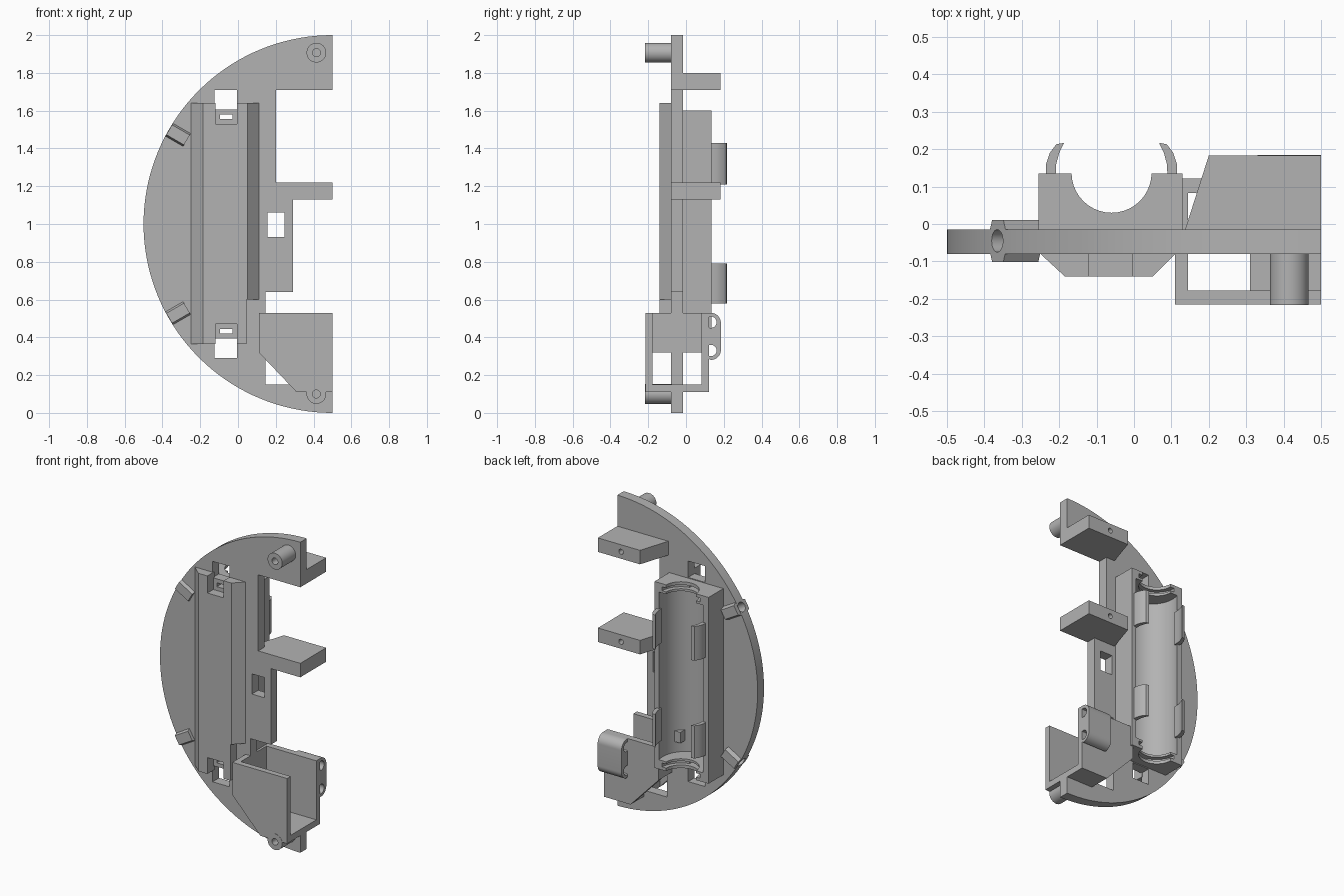
import bpy, bmesh, math
from mathutils import Vector

old = bpy.data.objects.get("Cube")
if old:
    bpy.data.objects.remove(old, do_unlink=True)

grey = bpy.data.materials.new("plain grey")
grey.use_nodes = True
grey.diffuse_color = (0.45, 0.45, 0.45, 1)
grey.node_tree.nodes["Principled BSDF"].inputs["Base Color"].default_value = grey.diffuse_color


def prism(name, pts, axis, lo, hi):
    """Extrude a 2D outline along an axis; outline is (x,z), (x,y) or (y,z)."""
    place = {"y": lambda a, b, t: (a, t, b),
             "z": lambda a, b, t: (a, b, t),
             "x": lambda a, b, t: (t, a, b)}[axis]
    bm = bmesh.new()
    face = bm.faces.new([bm.verts.new(place(a, b, lo)) for a, b in pts])
    ext = bmesh.ops.extrude_face_region(bm, geom=[face])
    top = [v for v in ext["geom"] if isinstance(v, bmesh.types.BMVert)]
    bmesh.ops.translate(bm, verts=top, vec=Vector(place(0, 0, hi - lo)))
    bmesh.ops.recalc_face_normals(bm, faces=bm.faces)
    mesh = bpy.data.meshes.new(name)
    bm.to_mesh(mesh)
    bm.free()
    mesh.materials.append(grey)
    obj = bpy.data.objects.new(name, mesh)
    bpy.context.collection.objects.link(obj)
    return obj


def rect(a0, a1, b0, b1):
    return [(a0, b0), (a1, b0), (a1, b1), (a0, b1)]


def arc(ca, cb, r, start=0, end=360, n=40):
    count = n if end - start == 360 else n + 1
    angles = [math.radians(start + (end - start) * i / n) for i in range(count)]
    return [(ca + r * math.cos(t), cb + r * math.sin(t)) for t in angles]


def box(name, x0, x1, y0, y1, z0, z1):
    return prism(name, rect(x0, x1, z0, z1), "y", y0, y1)


def cut(objs, cutters):
    """Subtract the cutters from each object, then discard them."""
    for obj in objs:
        for c in cutters:
            m = obj.modifiers.new("cut", "BOOLEAN")
            m.operation, m.solver, m.object = "DIFFERENCE", "EXACT", c
        bpy.context.view_layer.update()
        deps = bpy.context.evaluated_depsgraph_get()
        mesh = bpy.data.meshes.new_from_object(obj.evaluated_get(deps))
        obj.modifiers.clear()
        obj.data = mesh
    for c in cutters:
        bpy.data.objects.remove(c, do_unlink=True)


FRONT, BACK = -0.08, -0.015
CX, CY = -0.06, 0.085      # cell axis

# Half-disc plate with stepped inner edge
outline = arc(0.5, 1, 1, 90, 270, 72) + [
    (0.5, 0.15), (0.145, 0.15), (0.145, 0.64), (0.29, 0.64), (0.29, 1.13),
    (0.5, 1.13), (0.5, 1.22), (0.2, 1.22), (0.2, 1.71), (0.5, 1.71)]
plate = prism("half_disc_plate", outline, "y", FRONT, BACK)
cut([plate], [box("window_cutter", 0.155, 0.245, -1, 1, 0.93, 1.06)])

# Cell holder: front bump and back block
bump = prism("holder_front", [(-0.25, FRONT), (-0.185, -0.14), (0.05, -0.14), (0.11, FRONT),
                              (0.11, -0.07), (-0.25, -0.07)], "z", 0.365, 1.64)
block = prism("holder_back", rect(-0.255, 0.13, -0.03, 0.135), "z", 0.4, 1.6)
cut([bump], [box("corner_cutter", 0.045, 0.3, -1, 1, 0, 0.6)])
cut([block], [prism("end_notch_cutter", arc(CX, 0.137, 0.107), "z", 0, 2)])
cut([plate, block, bump], [prism("trough_cutter", arc(CX, CY, 0.165, n=56), "z", 0.46, 1.54)])


def mirrored(lo, hi, top):
    return (lo, hi) if top else (2 - hi, 2 - lo)


# Contact openings at both ends
for top in (True, False):
    cut([plate], [box("opening_cutter", -0.125, -0.005, -1, 1, *mirrored(1.605, 1.71, top))])
    cut([bump], [box("recess_cutter", -0.12, -0.005, -1, 1, *mirrored(1.53, 1.7, top))])
    cut([plate, block], [box("slot_cutter", -0.095, -0.03, -1, 0.1, *mirrored(1.555, 1.58, top))])
    cut([block], [prism("ring_slot_cutter", arc(CX, 0.137, 0.135), "z", *mirrored(1.555, 1.58, top))])

# Curved cell clips
clip = [(-0.235, 0.12), (-0.235, 0.16), (-0.225, 0.19), (-0.208, 0.213), (-0.187, 0.217),
        (-0.2, 0.19), (-0.208, 0.16), (-0.21, 0.12)]
for z0, z1, level in ((0.58, 0.79, "lower"), (1.21, 1.43, "upper")):
    prism("right_clip_" + level, clip, "z", z0, z1)
    prism("left_clip_" + level, [(2 * CX - x, y) for x, y in clip], "z", z0, z1)

# Mounting shelves with a screw hole in the back edge
for level, z0, z1 in (("upper", 1.71, 1.8), ("lower", 1.13, 1.22)):
    shelf = prism(level + "_shelf", [(0.135, -0.02), (0.5, -0.02), (0.5, 0.183),
                                     (0.2, 0.183)], "z", z0, z1)
    cut([shelf], [prism("hole_cutter", arc(0.335, (z0 + z1) / 2, 0.016, n=20), "y", 0.08, 0.3)])

# Open box at the bottom: sloped corner, open top, inner side and lower slope
tray = prism("open_box", [(0.11, 0.53), (0.5, 0.53), (0.5, 0.11), (0.31, 0.11),
                          (0.11, 0.32)], "y", -0.215, 0.122)
inside = [(0.145, 0.6), (0.6, 0.6), (0.6, 0.15), (0.31, 0.15), (0.31, 0),
          (0, 0), (0, 0.32), (0.145, 0.32)]
cut([tray], [prism("inside_cutter", inside, "y", -0.178, 0.083)])
box("box_bridge", 0.04, 0.13, FRONT, 0, 0.53, 0.6)

# Rounded lug with two holes behind the box
lug = prism("rounded_lug", [(0.083, 0.53)] + arc(0.13, 0.475, 0.055, 90, 0, 12)
            + arc(0.13, 0.335, 0.055, 0, -90, 12) + [(0.083, 0.32)], "x", 0.33, 0.5)
cut([lug], [prism("lug_hole_cutter", arc(0.132, z, 0.03, n=28), "x", 0, 1) for z in (0.33, 0.48)])

# Screw posts
for level, z in (("upper", 1.907), ("lower", 0.1)):
    post = prism(level + "_post", arc(0.415, z, 0.052), "y", -0.217, -0.075)
    holes = [prism("post_hole_cutter", arc(0.415, z, 0.021, n=24), "y", -0.3, -0.09)]
    cut([post, tray] if level == "lower" else [post], holes)

# Radial tubes near the rim, six-sided with a round bore
hexagon = [(-0.055, 0), (-0.03, 0.056), (0.03, 0.056), (0.055, 0), (0.03, -0.056), (-0.03, -0.056)]
for level, side in (("upper", 1), ("lower", -1)):
    tube = prism(level + "_rim_tube", hexagon, "z", 0.89, 0.998)
    bore = prism("bore_cutter", arc(0, 0, 0.03, n=28), "z", 0.86, 1.1)
    for o in (tube, bore):
        o.rotation_euler = (0, math.radians(-90 + 30 * side), 0)
        o.location = (0.5, -0.045, 1)
    bpy.context.view_layer.update()
    cut([tube, plate], [bore])

# Smooth the round walls, keep the edges sharp
bpy.ops.object.select_all(action="DESELECT")
for o in bpy.context.collection.objects:
    if o.type == "MESH" and grey.name in o.data.materials:
        o.select_set(True)
        bpy.context.view_layer.objects.active = o
bpy.ops.object.shade_smooth_by_angle(angle=math.radians(30))
